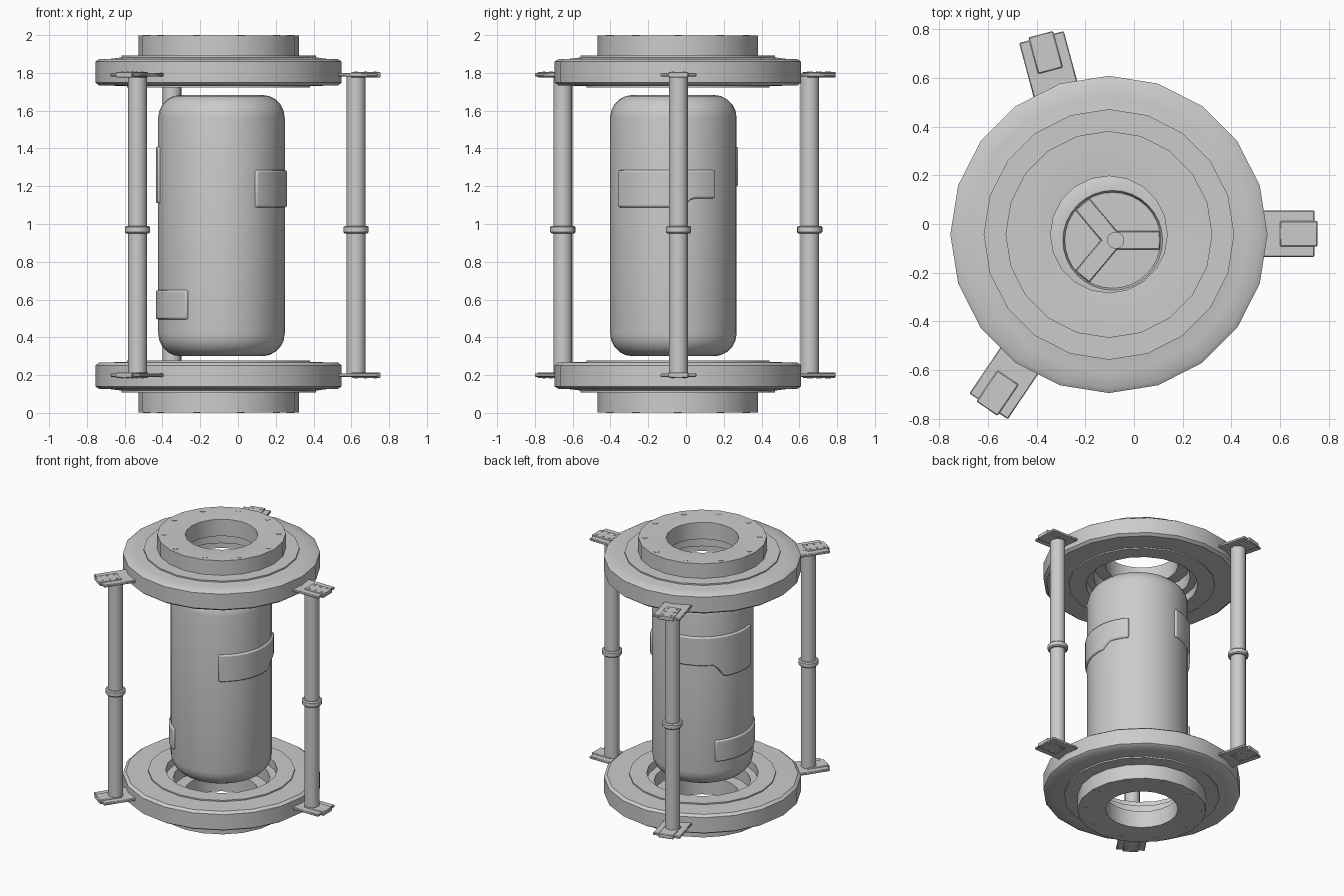
import bpy, bmesh, math
from mathutils import Matrix, Vector

if "Cube" in bpy.data.objects:
    bpy.data.objects.remove(bpy.data.objects["Cube"])

RC = (-0.103, -0.043)     # axis of the end rings
CC = (-0.0875, -0.067)    # axis of the canister


def finish(name, bm, bevel=0.0, segs=2):
    bmesh.ops.remove_doubles(bm, verts=bm.verts, dist=1e-5)
    bmesh.ops.recalc_face_normals(bm, faces=bm.faces)
    me = bpy.data.meshes.new(name)
    bm.to_mesh(me)
    bm.free()
    ob = bpy.data.objects.new(name, me)
    bpy.context.collection.objects.link(ob)
    bpy.ops.object.select_all(action='DESELECT')
    ob.select_set(True)
    bpy.context.view_layer.objects.active = ob
    bpy.ops.object.shade_smooth_by_angle(angle=math.radians(35))
    if bevel:
        m = ob.modifiers.new("bevel", 'BEVEL')
        m.width, m.segments = bevel, segs
        m.limit_method, m.angle_limit = 'ANGLE', math.radians(40)
    return ob


def lathe(name, prof, centre, n, closed=False):
    bm = bmesh.new()
    rows = []
    for i in range(n):
        a = 2 * math.pi * i / n
        rows.append([bm.verts.new((centre[0] + r * math.cos(a), centre[1] + r * math.sin(a), z))
                     for r, z in prof])
    k = len(prof)
    for i in range(n):
        p, q = rows[i], rows[(i + 1) % n]
        for j in range(k if closed else k - 1):
            jj = (j + 1) % k
            bm.faces.new((p[j], q[j], q[jj], p[jj]))
    return finish(name, bm)


def box(name, centre, size, angle=0.0, offset=(0, 0), bevel=0.004):
    # box turned about the centre, shifted by offset in its own frame
    bm = bmesh.new()
    mat = (Matrix.Translation(centre) @ Matrix.Rotation(angle, 4, 'Z')
           @ Matrix.Translation((offset[0], offset[1], 0)) @ Matrix.Diagonal((*size, 1)))
    bmesh.ops.create_cube(bm, size=1, matrix=mat)
    return finish(name, bm, bevel, 1)


def studs(name, points, r, h, n=10):
    bm = bmesh.new()
    for p in points:
        bmesh.ops.create_cone(bm, cap_ends=True, segments=n, radius1=r, radius2=r, depth=h,
                              matrix=Matrix.Translation(p))
    return finish(name, bm)


# Stepped end rings with bored flanges, mirrored top and bottom
ring = [(0.24, 1.992), (0.325, 1.998), (0.425, 1.998), (0.425, 1.892), (0.515, 1.892),
        (0.515, 1.882), (0.565, 1.875), (0.632, 1.873), (0.652, 1.86), (0.652, 1.748),
        (0.632, 1.733), (0.485, 1.731), (0.485, 1.722), (0.37, 1.722), (0.37, 1.78),
        (0.32, 1.78), (0.32, 1.87), (0.24, 1.87)]
for tag, flip in (("top", False), ("bottom", True)):
    lathe(tag + "_ring", [(r, 2 - z if flip else z) for r, z in ring], RC, 20, True)
    pts = [(RC[0] + 0.38 * math.cos(i * math.pi / 5), RC[1] + 0.38 * math.sin(i * math.pi / 5),
            0.004 if flip else 1.996) for i in range(10)]
    studs(tag + "_flange_bolts", pts, 0.02, 0.008)

# Canister with rounded ends and a dished lid
R, B, Z0, Z1 = 0.335, 0.12, 0.30, 1.683
arc = [math.radians(90 * i / 5) for i in range(6)]
prof = [(0, Z0)] + [(R - B + B * math.sin(a), Z0 + B - B * math.cos(a)) for a in arc]
prof += [(R - B + B * math.cos(a), Z1 - B + B * math.sin(a)) for a in arc]
prof += [(0.205, Z1), (0.197, Z1 - 0.025), (0, Z1 - 0.025)]
lathe("canister", prof, CC, 32)

# Three spokes and hub inside the lid
for i, deg in enumerate((0, 130, 230)):
    box(f"lid_spoke_{i + 1}", (*CC, Z1 - 0.018), (0.19, 0.075, 0.02), math.radians(deg), (0.1, 0))
studs("lid_hub", [(CC[0] + 0.012, CC[1], Z1 - 0.014)], 0.035, 0.025, 16)


# Raised plates wrapped round the canister
def wrap_panel(name, a0, a1, top, low0, low1, s0=0, s1=1):
    # lower edge changes from low0 to low1 between angles s0 and s1
    n = 24
    angs = [a0 + (a1 - a0) * i / n for i in range(n + 1)]
    bm = bmesh.new()
    cols = []
    for d in angs:
        t = min(1, max(0, (d - s0) / (s1 - s0)))
        low = low0 + (low1 - low0) * t
        c, s = math.cos(math.radians(d)), math.sin(math.radians(d))
        cols.append([bm.verts.new((CC[0] + r * c, CC[1] + r * s, z))
                     for r, z in ((0.32, low), (0.347, low), (0.347, top), (0.32, top))])
    for p, q in zip(cols, cols[1:]):
        for j in range(4):
            bm.faces.new((p[j], q[j], q[(j + 1) % 4], p[(j + 1) % 4]))
    bm.faces.new(cols[0])
    bm.faces.new(cols[-1])
    return finish(name, bm, 0.01)


wrap_panel("right_panel", -58, 40, 1.285, 1.088, 1.135, 8, 17)
wrap_panel("rear_panel", 97, 193, 1.41, 1.20, 1.11, 138, 150)
wrap_panel("lower_left_panel", 139, 238, 0.65, 0.495, 0.495)

# Support posts with collars and end brackets
posts = (("right", 0.625, -0.04, 0), ("rear", -0.35, 0.655, 105), ("front_left", -0.532, -0.652, 236))
for tag, x, y, deg in posts:
    a = math.radians(deg)
    lathe(tag + "_post", [(0, 0.2), (0.05, 0.2), (0.05, 1.8), (0, 1.8)], (x, y), 20)
    lathe(tag + "_collar", [(0.045, 0.95), (0.06, 0.95), (0.067, 0.957), (0.067, 0.983),
                            (0.06, 0.99), (0.045, 0.99)], (x, y), 20)
    for end, z, s in (("top", 1.79, 1), ("bottom", 0.2, -1)):
        box(f"{tag}_{end}_plate", (x, y, z), (0.235, 0.19, 0.018), a)
        box(f"{tag}_{end}_block", (x, y, z), (0.155, 0.105, 0.03), a, (0.052, 0))
        rot = Matrix.Rotation(a, 3, 'Z')
        pts = [Vector((x, y, z + s * 0.015)) + rot @ Vector((u, v, 0))
               for u in (0.0, 0.05, 0.1) for v in (-0.03, 0.03)]
        studs(f"{tag}_{end}_rivets", pts, 0.007, 0.006, 8)
